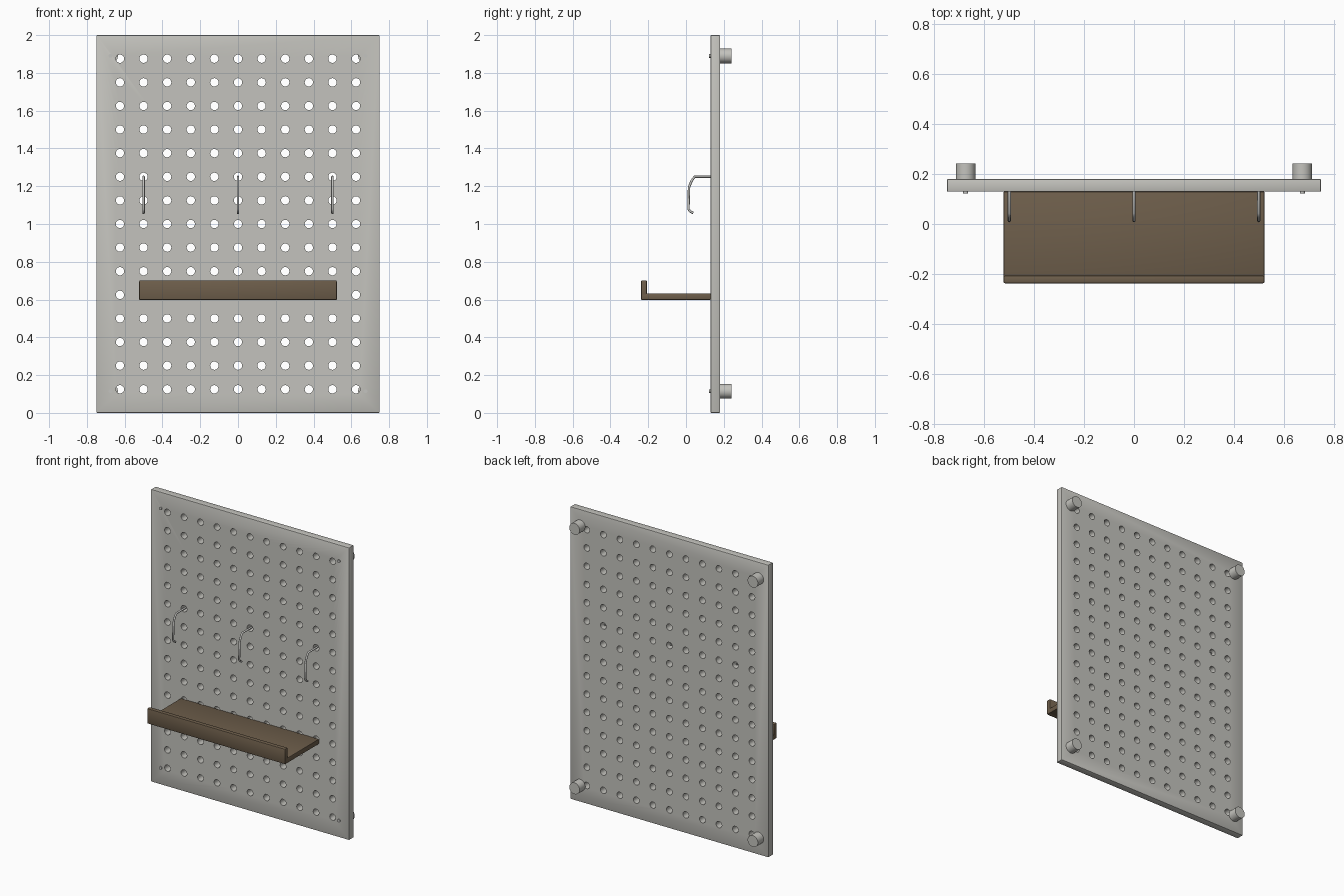
import bpy, bmesh, math
from mathutils import Matrix, Vector

if "Cube" in bpy.data.objects:
    bpy.data.objects.remove(bpy.data.objects["Cube"])


def material(name, rgb):
    m = bpy.data.materials.new(name)
    m.diffuse_color = (*rgb, 1)
    m.use_nodes = True
    m.node_tree.nodes["Principled BSDF"].inputs["Base Color"].default_value = m.diffuse_color
    return m


BOARD = material("warm_grey_paint", (0.55, 0.545, 0.51))
METAL = material("grey_metal", (0.55, 0.55, 0.53))
WOOD = material("brown_wood", (0.155, 0.112, 0.07))


def add_object(name, bm, mat):
    mesh = bpy.data.meshes.new(name)
    bm.to_mesh(mesh)
    bm.free()
    ob = bpy.data.objects.new(name, mesh)
    bpy.context.collection.objects.link(ob)
    mesh.materials.append(mat)
    return ob


def smooth(ob):
    bpy.ops.object.select_all(action='DESELECT')
    ob.select_set(True)
    bpy.context.view_layer.objects.active = ob
    bpy.ops.object.shade_smooth_by_angle(angle=math.radians(35))


def apply_modifiers(ob):
    bpy.ops.object.select_all(action='DESELECT')
    ob.select_set(True)
    bpy.context.view_layer.objects.active = ob
    for m in list(ob.modifiers):
        bpy.ops.object.modifier_apply(modifier=m.name)


def box(name, lo, hi, mat, bevel, segments=2):
    bm = bmesh.new()
    lo, hi = Vector(lo), Vector(hi)
    size = hi - lo
    bmesh.ops.create_cube(bm, size=1, matrix=Matrix.Translation((lo + hi) / 2) @ Matrix.Diagonal((*size, 1)))
    bmesh.ops.bevel(bm, geom=bm.edges[:], offset=bevel, segments=segments, profile=0.5, affect='EDGES')
    return add_object(name, bm, mat)


def rod(bm, x, z, r, y0, y1, sides):
    """Cylinder along y."""
    mat = Matrix.Translation((x, (y0 + y1) / 2, z)) @ Matrix.Rotation(math.pi / 2, 4, 'X')
    bmesh.ops.create_cone(bm, cap_ends=True, segments=sides, radius1=r, radius2=r,
                          depth=y1 - y0, matrix=mat)


# perforated board: slab minus an 11 x 15 grid of round holes
board = box("pegboard", (-0.75, 0.13, 0), (0.75, 0.18, 2), BOARD, 0.004, 2)
bm = bmesh.new()
for i in range(11):
    for j in range(15):
        rod(bm, -0.625 + 0.125 * i, 0.125 + 0.125 * j, 0.022, 0.1, 0.21, 20)
cutter = add_object("hole_cutter", bm, BOARD)
cutter.hide_render = True
cut = board.modifiers.new("holes", 'BOOLEAN')
cut.operation = 'DIFFERENCE'
cut.solver = 'EXACT'
cut.object = cutter
apply_modifiers(board)
bpy.data.objects.remove(cutter)
smooth(board)

# wall standoffs behind the corners, with small screw heads in front
for x in (-0.675, 0.675):
    for z in (0.115, 1.89):
        tag = ("left" if x < 0 else "right") + ("_bottom" if z < 1 else "_top")
        bm = bmesh.new()
        rod(bm, x, z, 0.039, 0.18, 0.242, 32)
        smooth(add_object("standoff_" + tag, bm, BOARD))
        bm = bmesh.new()
        rod(bm, x, z, 0.01, 0.123, 0.135, 16)
        smooth(add_object("screw_" + tag, bm, METAL))

# wire hooks: bent path swept with a round section
path = [(0.165, 1.25), (0.045, 1.25), (0.03, 1.229), (0.016, 1.195),
        (0.013, 1.08), (0.02, 1.068), (0.038, 1.058)]
for n, x in zip(("left", "middle", "right"), (-0.5, 0, 0.5)):
    cu = bpy.data.curves.new("hook_" + n, 'CURVE')
    cu.dimensions = '3D'
    cu.bevel_depth = 0.0065
    cu.bevel_resolution = 2
    cu.use_fill_caps = True
    sp = cu.splines.new('POLY')
    sp.points.add(len(path) - 1)
    for p, (y, z) in zip(sp.points, path):
        p.co = (x, y, z, 1)
    cu.materials.append(METAL)
    ob = bpy.data.objects.new("hook_" + n, cu)
    bpy.context.collection.objects.link(ob)

# shelf plank with a raised front lip
smooth(box("shelf_plank", (-0.523, -0.235, 0.598), (0.523, 0.13, 0.632), WOOD, 0.004))
smooth(box("shelf_lip", (-0.523, -0.238, 0.598), (0.523, -0.207, 0.702), WOOD, 0.006))
